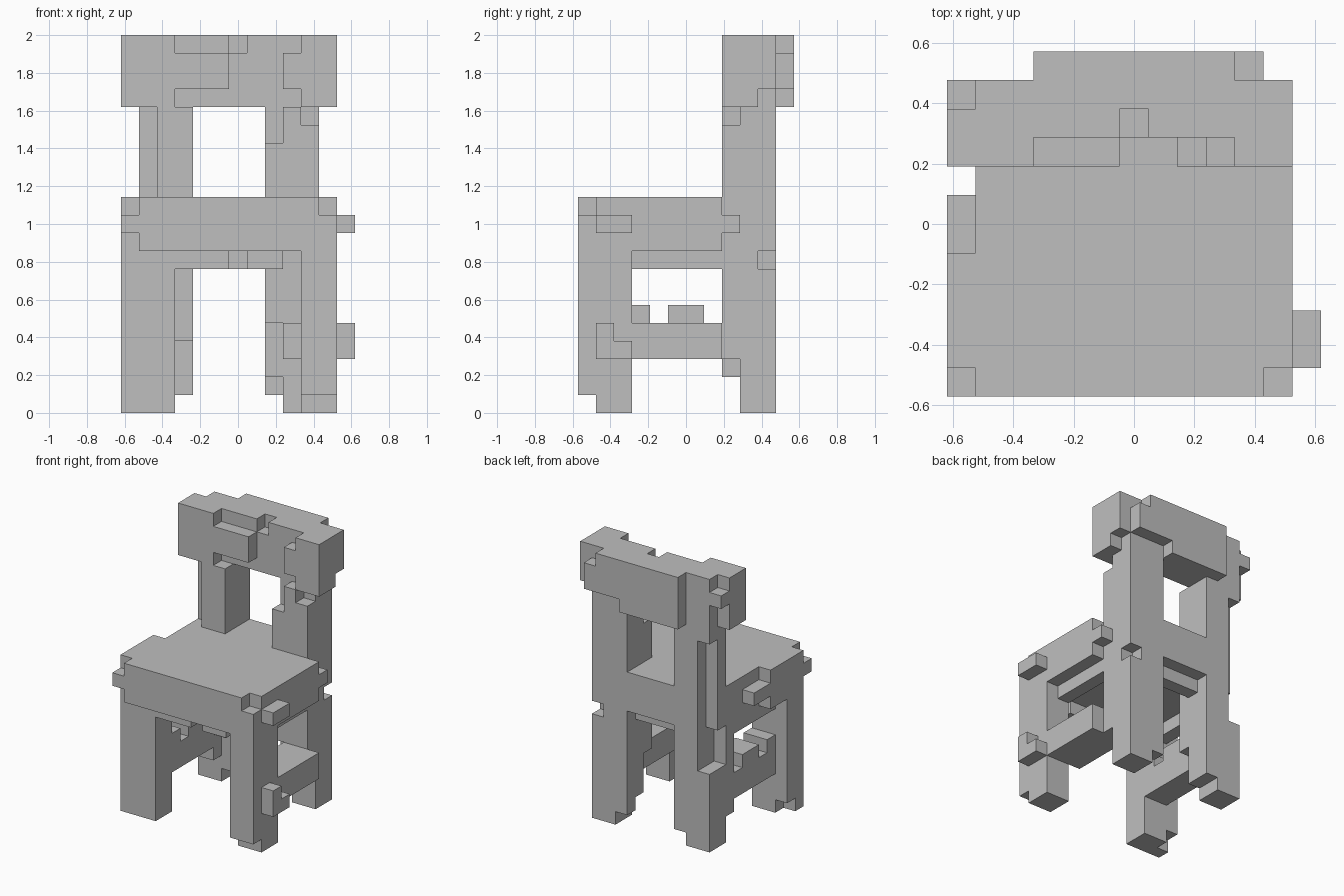
import bpy
import bmesh
from mathutils import Vector

if "Cube" in bpy.data.objects:
    bpy.data.objects.remove(bpy.data.objects["Cube"], do_unlink=True)

UNIT = 2 / 21                      # edge of one block
ORIGIN = Vector((-6.5, -6, 0))     # grid corner, in blocks

grey = bpy.data.materials.new("plain grey")
grey.use_nodes = True
colour = (0.52, 0.52, 0.52, 1)
grey.diffuse_color = colour
grey.node_tree.nodes["Principled BSDF"].inputs["Base Color"].default_value = colour

used = set()                       # cells already taken by earlier parts


def cells(boxes):
    """Cells in boxes given as (x0, x1, y0, y1, z0, z1)."""
    return {(x, y, z) for a, b, c, d, e, f in boxes
            for x in range(a, b) for y in range(c, d) for z in range(e, f)}


def part(name, add, cut=()):
    """Make one blocky part: boxes added, boxes cut away, outer skin kept."""
    solid = cells(add) - cells(cut) - used
    used.update(solid)
    bm = bmesh.new()
    verts = {}

    def vert(p):
        if p not in verts:
            verts[p] = bm.verts.new((Vector(p) + ORIGIN) * UNIT)
        return verts[p]

    for cell in solid:
        for axis in range(3):
            u, v = (axis + 1) % 3, (axis + 2) % 3
            for side in (0, 1):
                nxt = list(cell)
                nxt[axis] += 2 * side - 1
                if tuple(nxt) in solid:
                    continue
                loop = []
                for du, dv in ((0, 0), (1, 0), (1, 1), (0, 1)):
                    p = list(cell)
                    p[axis] += side
                    p[u] += du
                    p[v] += dv
                    loop.append(vert(tuple(p)))
                bm.faces.new(loop if side else loop[::-1])
    # Merge the coplanar squares into clean flat faces
    bmesh.ops.dissolve_limit(bm, angle_limit=0.01, verts=bm.verts, edges=bm.edges)
    mesh = bpy.data.meshes.new(name)
    bm.to_mesh(mesh)
    bm.free()
    mesh.materials.append(grey)
    bpy.context.collection.objects.link(bpy.data.objects.new(name, mesh))


# Groove down the outer rear edge of the right upright
groove = [(1, 2, 10, 11, 6, 16), (1, 2, 9, 11, 6, 9)]

# Seat slab with chipped corners and side nubs
part("seat",
     add=[(0, 12, 0, 8, 9, 12), (1, 11, 8, 11, 9, 12), (11, 12, 8, 9, 10, 11)],
     cut=[(0, 1, 5, 8, 9, 12), (0, 1, 0, 1, 9, 12), (11, 12, 0, 1, 11, 12)] + groove)
part("seat_nub_front", [(0, 1, 0, 1, 10, 11)])
part("seat_nub_right", [(0, 1, 5, 7, 10, 11)])
part("seat_nub_left", [(12, 13, 1, 3, 10, 11)])

# Front legs
part("front_leg_right", [(0, 3, 1, 3, 0, 9)], [(0, 1, 2, 3, 0, 1)])
part("front_leg_left", [(10, 12, 0, 3, 0, 9)], [(10, 12, 0, 1, 0, 1)])
part("front_leg_left_nub", [(12, 13, 1, 2, 3, 5), (12, 13, 2, 3, 3, 4)])

# Back legs, worn away in steps near the floor
part("back_leg_right", [(1, 4, 8, 11, 0, 9)],
     [(1, 4, 8, 9, 0, 2), (3, 4, 8, 9, 2, 4), (3, 4, 8, 11, 0, 1)] + groove)
part("back_leg_left", [(8, 11, 8, 11, 0, 9)],
     [(8, 11, 8, 9, 0, 3), (8, 9, 8, 9, 3, 5), (8, 9, 9, 10, 0, 2),
      (8, 9, 8, 11, 0, 1), (10, 11, 10, 11, 8, 9)])

# Side stretchers, the right one with bumps on top
part("stretcher_right",
     [(1, 3, 3, 8, 3, 5), (1, 3, 3, 4, 5, 6), (1, 3, 5, 7, 5, 6)])
part("stretcher_left", [(9, 12, 3, 8, 3, 5)])

# Apron rails under the seat
part("apron_front", [(3, 10, 1, 2, 8, 9)], [(6, 7, 1, 2, 8, 9), (9, 10, 1, 2, 8, 9)])
part("apron_back", [(4, 8, 9, 10, 8, 9)])
part("apron_right", [(1, 2, 3, 8, 8, 9)])
part("apron_left", [(10, 11, 3, 8, 8, 9)])

# Backrest posts
part("back_post_right", [(1, 4, 8, 11, 12, 17)], [(1, 2, 8, 9, 12, 17)] + groove)
part("back_post_left", [(8, 11, 8, 11, 12, 17)],
     [(8, 9, 8, 9, 15, 17), (10, 11, 8, 9, 16, 17)])

# Top rail: notched front, chipped ends
part("top_rail", [(0, 12, 8, 11, 17, 21)],
     [(3, 10, 8, 9, 20, 21), (6, 9, 8, 9, 18, 20), (3, 10, 8, 9, 17, 18),
      (6, 7, 9, 10, 20, 21), (11, 12, 10, 11, 17, 18),
      (0, 1, 10, 11, 17, 19), (0, 1, 10, 11, 20, 21)])
part("top_rail_back_panel", [(3, 11, 11, 12, 17, 21)],
     [(8, 11, 11, 12, 17, 18), (10, 11, 11, 12, 20, 21)])
